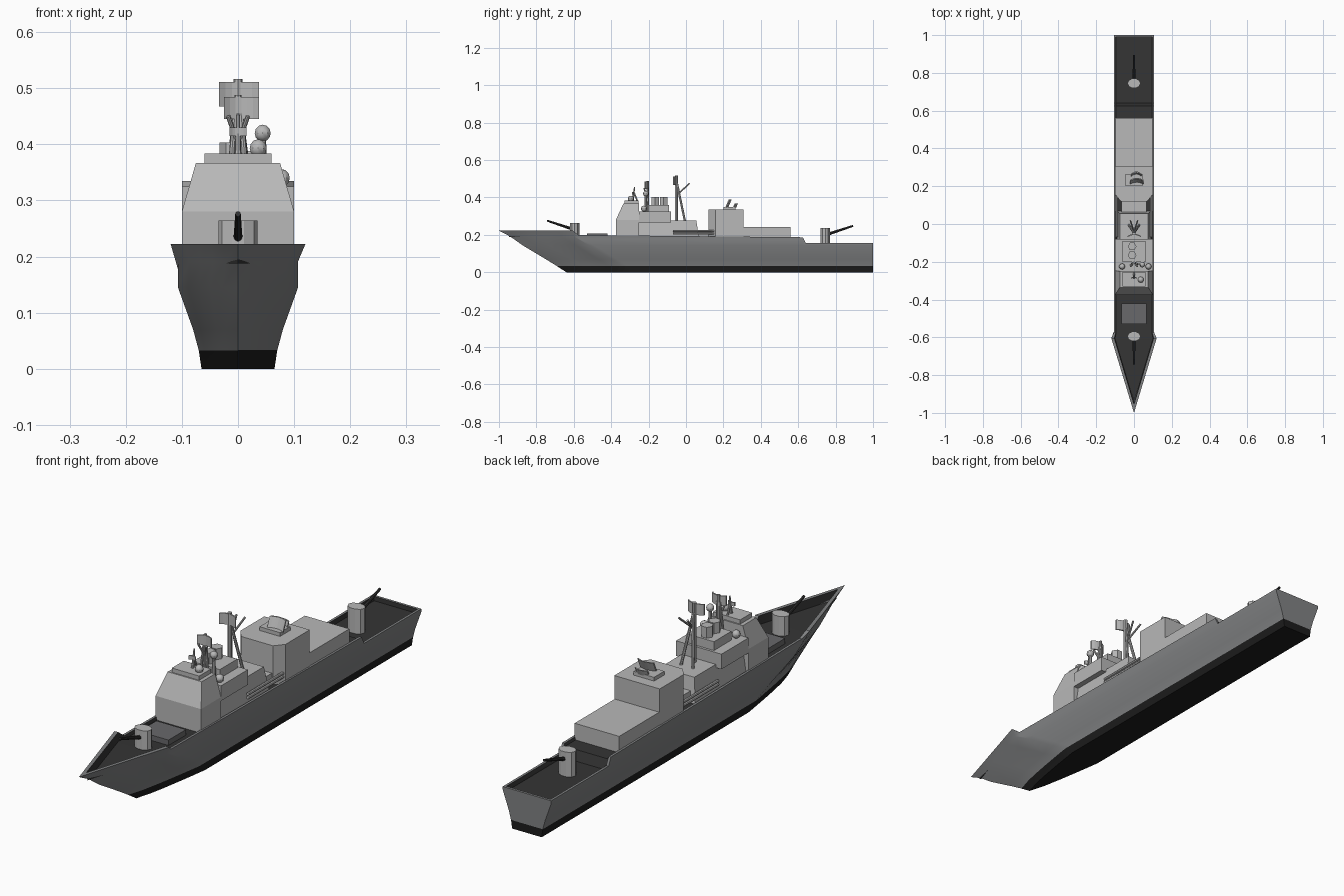
import bpy, bmesh, math
from mathutils import Vector

if "Cube" in bpy.data.objects:
    bpy.data.objects.remove(bpy.data.objects["Cube"])


def mat(name, r, g, b):
    m = bpy.data.materials.new(name)
    m.diffuse_color = (r, g, b, 1)
    m.use_nodes = True
    m.node_tree.nodes["Principled BSDF"].inputs["Base Color"].default_value = m.diffuse_color
    return m


HULL = mat("hull_grey", 0.22, 0.225, 0.23)
LIGHT = mat("light_grey", 0.48, 0.48, 0.48)
DECK = mat("deck_dark", 0.035, 0.035, 0.035)
BOOT = mat("waterline_black", 0.012, 0.012, 0.012)
MID = mat("hatch_grey", 0.14, 0.14, 0.145)
GUN = mat("gun_black", 0.03, 0.03, 0.03)


def finish(name, bm, mats, smooth=False):
    bmesh.ops.recalc_face_normals(bm, faces=bm.faces)
    me = bpy.data.meshes.new(name)
    bm.to_mesh(me)
    bm.free()
    for m in mats:
        me.materials.append(m)
    ob = bpy.data.objects.new(name, me)
    bpy.context.collection.objects.link(ob)
    if smooth:
        bpy.context.view_layer.objects.active = ob
        ob.select_set(True)
        bpy.ops.object.shade_smooth_by_angle(angle=math.radians(32))
        ob.select_set(False)
    return ob


def prism(name, pts, z0, z1, m=LIGHT, top=None):
    """Vertical prism from a plan outline, optionally with another top outline."""
    bm = bmesh.new()
    lo = [bm.verts.new((x, y, z0)) for x, y in pts]
    hi = [bm.verts.new((x, y, z1)) for x, y in (top or pts)]
    n = len(pts)
    bm.faces.new(lo)
    bm.faces.new(hi)
    for i in range(n):
        bm.faces.new((lo[i], lo[(i + 1) % n], hi[(i + 1) % n], hi[i]))
    return finish(name, bm, [m])


def rect(w, y0, y1, cx=0):
    return [(cx - w, y0), (cx + w, y0), (cx + w, y1), (cx - w, y1)]


def ngon(cx, cy, rx, ry, n):
    return [(cx + rx * math.cos(math.tau * i / n), cy + ry * math.sin(math.tau * i / n)) for i in range(n)]


def rod(name, a, b, r0, r1=None, m=LIGHT, n=8):
    a, b = Vector(a), Vector(b)
    bm = bmesh.new()
    bmesh.ops.create_cone(bm, cap_ends=True, segments=n, radius1=r0,
                          radius2=r0 if r1 is None else r1, depth=(b - a).length)
    q = (b - a).to_track_quat('Z', 'Y')
    for v in bm.verts:
        v.co = q @ v.co + (a + b) / 2
    return finish(name, bm, [m], True)


def ball(name, c, r):
    bm = bmesh.new()
    bmesh.ops.create_uvsphere(bm, u_segments=10, v_segments=6, radius=r)
    bmesh.ops.translate(bm, verts=bm.verts, vec=c)
    return finish(name, bm, [LIGHT], True)


def radar(name, x0, x1, y, z0, z1, bulge=0.012, lean=0.0, t=0.006):
    """Curved rectangular antenna panel."""
    n = 6
    front = []
    for i in range(n + 1):
        s = i / n
        front.append((x0 + (x1 - x0) * s, y + bulge * (1 - (2 * s - 1) ** 2)))
    pts = front + [(x, yy + t) for x, yy in reversed(front)]
    return prism(name, pts, z0, z1, LIGHT, [(x, yy + lean) for x, yy in pts])


# Hull: levels from keel to rim to inner deck, each (half width, z, stem y, full-width y, exponent)
def levels(top, deck, w_top, w_in):
    return [(0.065, 0.0), (0.070, 0.033), (0.080, 0.07), (0.107, 0.145),
            (0.107, 0.145 + 0.6 * (top - 0.145)), (w_top, top), (w_in, top), (w_in - 0.003, deck)]


STEM = [-0.64, -0.69, -0.75, -0.875, -0.94, -1.0, -0.955, -0.945]
FULL = [-0.30, -0.34, -0.40, -0.52, -0.60, -0.605, -0.605, -0.605]
POWER = [0.75, 0.75, 0.78, 0.85, 0.95, 1, 1, 1]
rings = []
for s in (0, 0.2, 0.4, 0.6, 0.8, 1.0):
    rings.append([(w * s ** p, a + (f - a) * s, z) for (w, z), a, f, p in
                  zip(levels(0.222, 0.188, 0.12, 0.104), STEM, FULL, POWER)])
for y, top, deck in ((-0.575, 0.199, 0.186), (0.625, 0.187, 0.176), (0.64, 0.156, 0.138), (1.0, 0.156, 0.138)):
    rings.append([(w, (max(y, FULL[i] + 0.03) if y < 1 else (0.99 if i > 5 else 1.0)), z)
                  for i, (w, z) in enumerate(levels(top, deck, 0.107, 0.097))])
bm = bmesh.new()
loops = []
for r in rings:
    loops.append([bm.verts.new(p) for p in r] + [bm.verts.new((-x, y, z)) for x, y, z in reversed(r)])
N = 16


def band(i):
    if i in (0, 14, 15):
        return 1
    return 2 if i in (6, 7, 8) else 0


for a, b in zip(loops, loops[1:]):
    for i in range(N):
        j = (i + 1) % N
        bm.faces.new((a[i], a[j], b[j], b[i])).material_index = band(i)
e = loops[-1]
for ids, mi in (((0, 1, 14, 15), 1), ((1, 2, 3, 4, 5, 10, 11, 12, 13, 14), 0),
                ((5, 6, 9, 10), 0), ((6, 7, 8, 9), 2)):
    bm.faces.new([e[k] for k in ids]).material_index = mi
bmesh.ops.remove_doubles(bm, verts=bm.verts, dist=0.0001)
finish("hull", bm, [HULL, BOOT, DECK], True)

# Foredeck hatch
prism("missile_hatch", rect(0.065, -0.53, -0.42), 0.18, 0.207, MID)

# Bridge with sloping upper part
prism("bridge_lower", rect(0.1, -0.375, -0.25), 0.18, 0.28)
prism("bridge_upper", rect(0.1, -0.375, -0.25), 0.28, 0.367, LIGHT, rect(0.075, -0.335, -0.25))
prism("bridge_roof", rect(0.06, -0.33, -0.255), 0.367, 0.384)

# Midship superstructure tiers
prism("midship_house", rect(0.09, -0.25, 0.07), 0.18, 0.278, LIGHT, rect(0.075, -0.25, 0.055))
prism("midship_tier", rect(0.1, -0.25, -0.08), 0.265, 0.325)
prism("funnel_base", rect(0.06, -0.20, -0.09), 0.325, 0.36)
for k, y in enumerate((-0.165, -0.119)):
    prism(f"funnel_{k}", ngon(-0.01, y, 0.023, 0.023, 6), 0.36, 0.403)
prism("midship_platform", rect(0.065, 0.05, 0.13), 0.175, 0.225)

# Aft house and hangar
aft = [(-0.07, 0.12), (0.07, 0.12), (0.1, 0.157), (0.1, 0.308), (-0.1, 0.308), (-0.1, 0.157)]
prism("aft_house", aft, 0.17, 0.335)
prism("hangar", rect(0.098, 0.30, 0.56), 0.17, 0.242)

# Side launch tubes
for s in (-1, 1):
    for k, z in enumerate((0.207, 0.221)):
        rod(f"side_tube_{s}_{k}", (s * 0.092, -0.07, z), (s * 0.092, 0.15, z), 0.006)

# Aft radar group
prism("aft_radar_base", rect(0.045, 0.20, 0.265), 0.335, 0.35)
radar("aft_radar_front", -0.02, 0.05, 0.21, 0.347, 0.388, 0.01, 0.018)
radar("aft_radar_rear", -0.015, 0.04, 0.25, 0.345, 0.368, 0.012, 0.01)

# Radar domes
ball("roof_dome", (0.036, -0.295, 0.393), 0.016)
ball("mast_dome", (0.044, -0.215, 0.42), 0.015)
rod("mast_dome_post", (0.044, -0.215, 0.32), (0.044, -0.215, 0.41), 0.009, 0.006)
ball("side_dome_right", (0.077, -0.225, 0.34), 0.016)
ball("side_dome_left", (-0.063, -0.225, 0.34), 0.016)

# Small bridge mast
rod("roof_mast", (0, -0.285, 0.38), (0, -0.275, 0.455), 0.006, 0.003)
radar("roof_radar", -0.015, 0.015, -0.29, 0.415, 0.43, 0.006)
rod("roof_mast_brace", (0, -0.26, 0.38), (0, -0.277, 0.425), 0.004)

# Middle and main tripod masts
for x in (-0.016, 0.016):
    rod("mid_mast_leg", (x, -0.215, 0.32), (x * 0.3, -0.205, 0.46), 0.005)
    rod("main_mast_leg", (x * 1.7, -0.005, 0.27), (0, -0.048, 0.475), 0.006)
    rod("main_mast_arm", (0, -0.04, 0.42), (x * 1.2, 0.018, 0.475), 0.004)
    rod("mid_mast_arm", (0, -0.205, 0.40), (x * 1.1, -0.225, 0.45), 0.004)
rod("mid_mast", (0, -0.205, 0.32), (0, -0.205, 0.488), 0.006)
radar("mid_radar", -0.025, 0.037, -0.222, 0.445, 0.484)
rod("main_mast", (0, -0.052, 0.27), (0, -0.052, 0.516), 0.008)
radar("main_radar", -0.034, 0.037, -0.07, 0.467, 0.511)

# Gun turrets, the rear one facing aft
for name, y, d, z0, z1 in (("fore", -0.595, -1, 0.18, 0.264), ("aft", 0.745, 1, 0.135, 0.236)):
    prism(name + "_turret", ngon(0, y, 0.035, 0.026, 10), z0, z1)
    rod(name + "_barrel", (0, y + d * 0.015, z1 - 0.032), (0, y + d * 0.148, z1 + 0.012), 0.008, 0.005, GUN)
